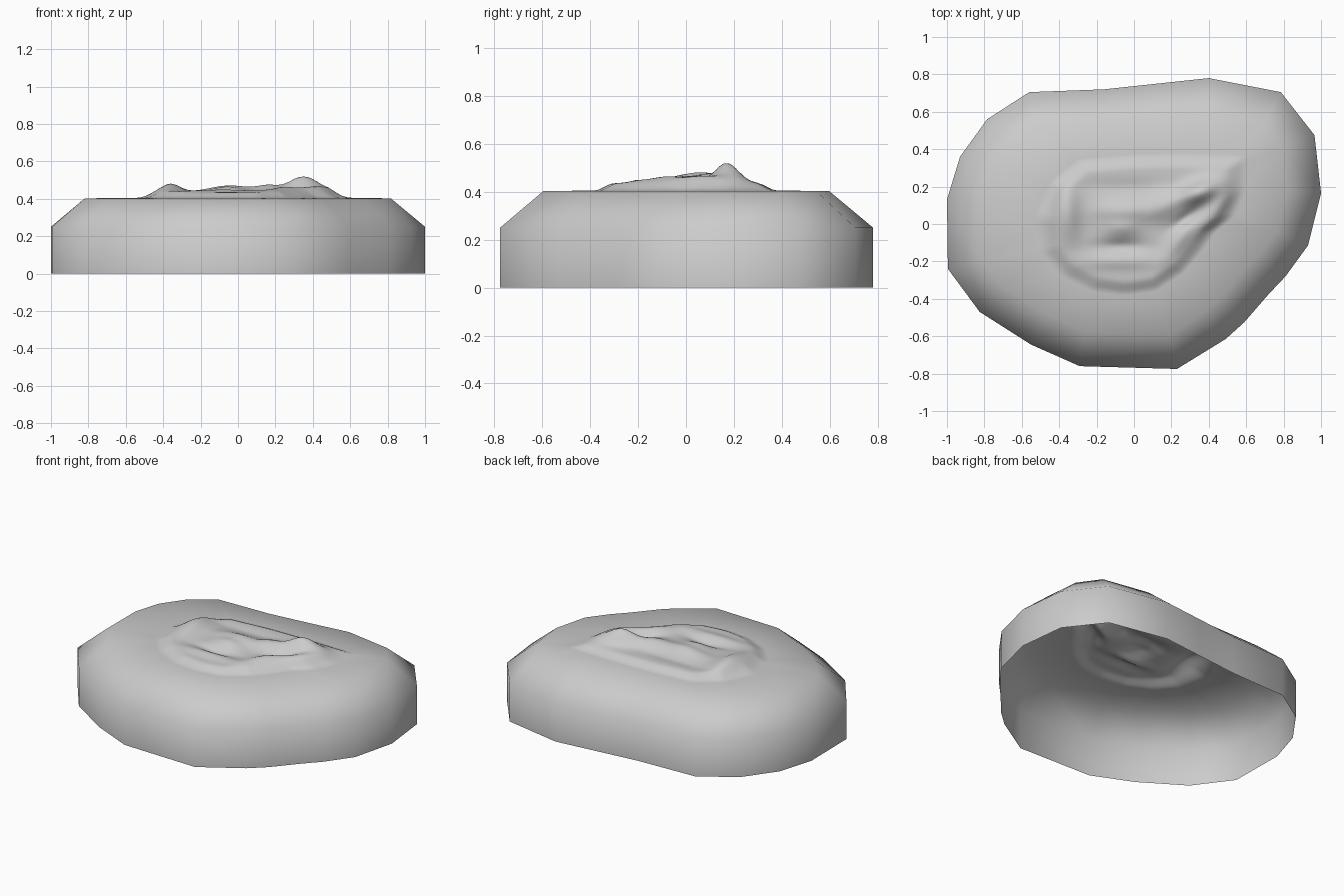
import bpy, bmesh, math
from mathutils import Vector

if "Cube" in bpy.data.objects:
    bpy.data.objects.remove(bpy.data.objects["Cube"])

# Footprint of the base, counter-clockwise from above
OUTLINE = [(-1, .13), (-.995, -.24), (-.825, -.47), (-.55, -.645), (-.29, -.76), (.23, -.775),
           (.49, -.615), (.59, -.525), (.72, -.375), (.81, -.28), (.93, -.115), (1, .165),
           (.965, .475), (.785, .705), (.4, .78), (.12, .75), (-.16, .72), (-.56, .705),
           (-.785, .56), (-.93, .36)]
# Foot of the raised relief
RELIEF = [(-.54, .04), (-.5, -.15), (-.39, -.28), (-.23, -.36), (-.05, -.385), (.12, -.36),
          (.27, -.26), (.37, -.14), (.44, -.04), (.54, .04), (.6, .18), (.61, .37),
          (.3, .38), (0, .375), (-.3, .35), (-.45, .23)]
# Bumps: x, y, height, half length, half width, turn in degrees
BUMPS = [(.35, .17, .085, .12, .06, 20), (.42, .06, .03, .16, .05, 45), (.24, -.08, .025, .14, .05, 55),
         (-.36, .06, .045, .07, .16, 0), (-.04, .07, .035, .16, .06, 0), (-.06, -.02, .025, .10, .05, 0),
         (-.07, -.12, -.022, .13, .035, 0), (-.08, -.20, .014, .22, .04, 0), (.16, .10, .03, .08, .08, 0),
         (.28, .03, -.025, .08, .03, 35), (-.05, .2, -.008, .3, .04, 0)]
SUB, RINGS = 6, 26


def inset(pts, dist):
    out = []
    for i, p in enumerate(pts):
        a, b = Vector(pts[i - 1]), Vector(pts[(i + 1) % len(pts)])
        d = (b - a).normalized()
        out.append(Vector(p) + Vector((-d.y, d.x)) * dist)
    return out


def radius_at(angle):
    # distance from the middle to the relief edge
    d = Vector((math.cos(angle), math.sin(angle)))
    for i, p in enumerate(RELIEF):
        a, b = Vector(RELIEF[i - 1]), Vector(p)
        e = b - a
        det = d.cross(e)
        if abs(det) > 1e-9:
            r, s = a.cross(e) / det, a.cross(d) / det
            if r > 0 and -1e-6 <= s <= 1 + 1e-6:
                return r
    return .4


def height(x, y, t):
    e = min(1, (1 - t) / .22)
    e = e * e * (3 - 2 * e)
    h = .03
    for bx, by, amp, sl, sw, turn in BUMPS:
        c, s = math.cos(math.radians(turn)), math.sin(math.radians(turn))
        u, v = (x - bx) * c + (y - by) * s, (y - by) * c - (x - bx) * s
        h += amp * math.exp(-(u / sl) ** 2 - (v / sw) ** 2)
    return .405 + h * e


bm = bmesh.new()


def ring(pts, z):
    return [bm.verts.new((p[0], p[1], z)) for p in pts]


def bridge(a, b):
    n = len(a)
    for i in range(n):
        j = (i + 1) % n
        bm.faces.new((a[i], a[j], b[j], b[i]))


# Upright wall and sloping shoulder, open underneath
top = inset(OUTLINE, .183)
n = len(top)
foot, wall, shoulder = ring(OUTLINE, 0), ring(OUTLINE, .25), ring(top, .402)
bridge(foot, wall)
bridge(wall, shoulder)

# Relief rings on the flat top
edge = [top[i].lerp(top[(i + 1) % n], k / SUB) for i in range(n) for k in range(SUB)]
angles = [math.atan2(p.y, p.x) for p in edge]
radii = [radius_at(a) for a in angles]
m = len(edge)
rings = []
for q in range(RINGS):
    t = 1 - q / RINGS
    row = []
    for a, r in zip(angles, radii):
        x, y = math.cos(a) * r * t, math.sin(a) * r * t
        row.append(bm.verts.new((x, y, height(x, y, t))))
    rings.append(row)
for a, b in zip(rings, rings[1:]):
    bridge(a, b)
mid = bm.verts.new((0, 0, height(0, 0, 0)))
for i in range(m):
    bm.faces.new((rings[-1][i], rings[-1][(i + 1) % m], mid))

# Flat border between shoulder and relief
R, half = rings[0], SUB // 2
for i in range(n):
    for k in range(-half, half):
        bm.faces.new((shoulder[i], R[(SUB * i + k + 1) % m], R[(SUB * i + k) % m]))
    bm.faces.new((shoulder[i], shoulder[(i + 1) % n], R[(SUB * i + half) % m]))

bmesh.ops.recalc_face_normals(bm, faces=bm.faces)
bm.normal_update()
if sum(f.normal.z * f.calc_area() for f in bm.faces) < 0:
    bmesh.ops.reverse_faces(bm, faces=bm.faces)
for f in bm.faces:
    f.smooth = True
me = bpy.data.meshes.new("carved_stone")
bm.to_mesh(me)
bm.free()
bpy.context.collection.objects.link(bpy.data.objects.new("carved_stone", me))
